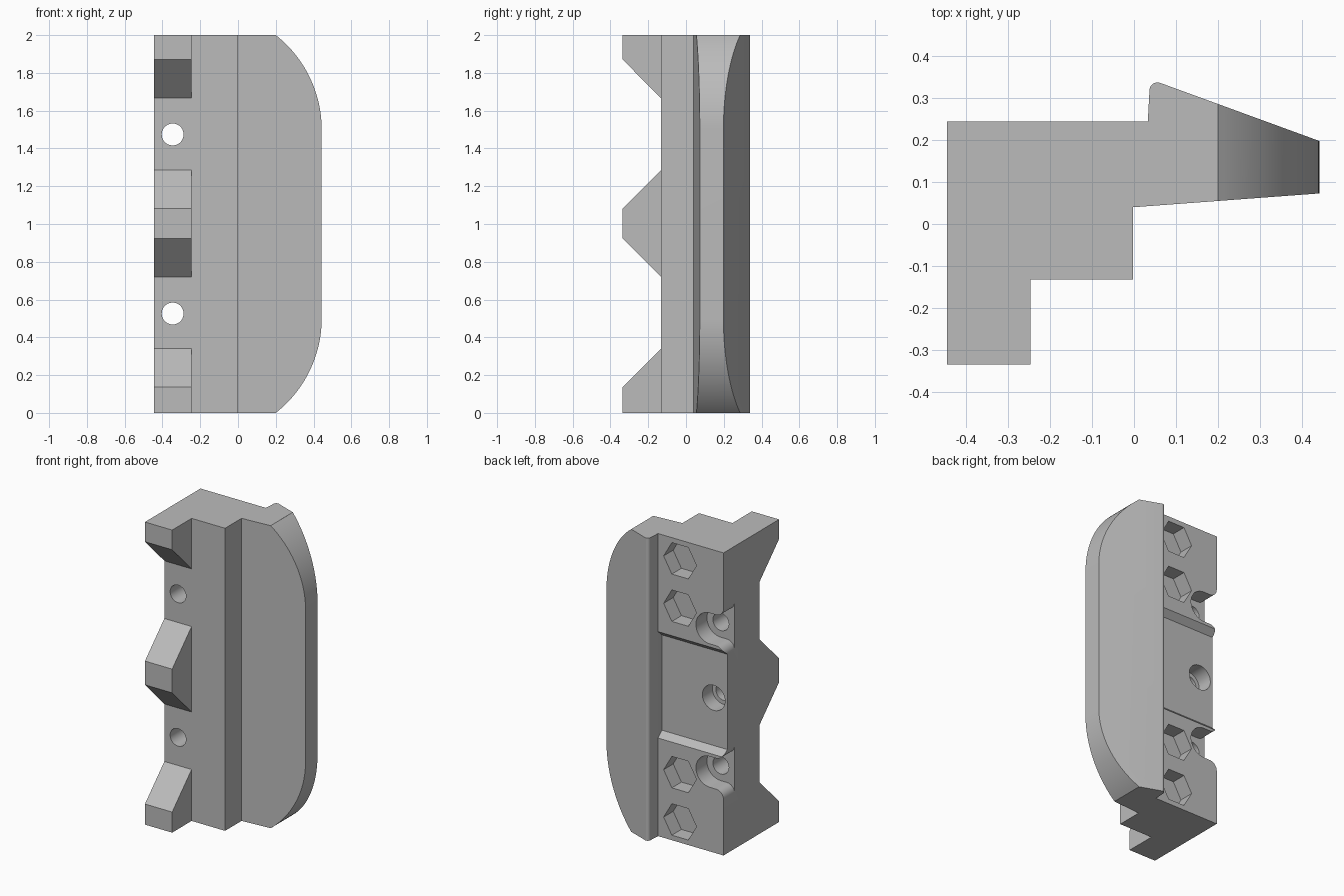
import bpy
import bmesh
from math import cos, sin, pi, radians
from mathutils import Vector

if "Cube" in bpy.data.objects:
    bpy.data.objects.remove(bpy.data.objects["Cube"])

grey = bpy.data.materials.new("plain_grey")
grey.use_nodes = True
grey.diffuse_color = (0.5, 0.5, 0.5, 1)
grey.node_tree.nodes["Principled BSDF"].inputs["Base Color"].default_value = (0.5, 0.5, 0.5, 1)


def prism(name, outline, axis, start, end):
    """Extrude an outline along axis: z takes (x, y), y takes (x, z), x takes (y, z)."""
    place = {
        "z": lambda a, b, t: (a, b, t),
        "y": lambda a, b, t: (a, t, b),
        "x": lambda a, b, t: (t, a, b),
    }[axis]
    bm = bmesh.new()
    face = bm.faces.new([bm.verts.new(place(a, b, start)) for a, b in outline])
    new = bmesh.ops.extrude_face_region(bm, geom=[face])["geom"]
    shift = Vector(place(0, 0, end - start))
    bmesh.ops.translate(bm, vec=shift, verts=[v for v in new if isinstance(v, bmesh.types.BMVert)])
    bmesh.ops.recalc_face_normals(bm, faces=bm.faces)
    mesh = bpy.data.meshes.new(name)
    bm.to_mesh(mesh)
    bm.free()
    mesh.materials.append(grey)
    obj = bpy.data.objects.new(name, mesh)
    bpy.context.collection.objects.link(obj)
    return obj


def arc(cx, cy, r, a0, a1, steps):
    angles = [radians(a0 + (a1 - a0) * i / steps) for i in range(steps + 1)]
    return [(cx + r * cos(a), cy + r * sin(a)) for a in angles]


def circle(cx, cy, r, sides=40):
    return arc(cx, cy, r, 0, 360, sides)[:-1]


def combine(obj, cutter, operation="DIFFERENCE"):
    mod = obj.modifiers.new("cut", "BOOLEAN")
    mod.operation = operation
    mod.solver = "EXACT"
    mod.object = cutter
    bpy.context.view_layer.objects.active = obj
    bpy.ops.object.modifier_apply(modifier=mod.name)
    bpy.data.objects.remove(cutter)


LEFT, STEP, BACK, FRONT = -0.446, -0.247, 0.245, -0.132
HOLE_X = -0.346

# Body with side wing, extruded upright
section = [(LEFT, FRONT), (-0.002, FRONT), (-0.002, 0.04), (0.443, 0.073), (0.443, 0.198)]
section += arc(0.056, 0.319, 0.019, 70, 176, 10)
section += [(0.033, BACK), (LEFT, BACK)]
body = prism("body", section, "z", 0, 2)

# Rounded ends of the wing
R = 0.636
lower = arc(0.443 - R, 0.5, R, -51.8, 0, 28)
upper = [(x, 2 - z) for x, z in reversed(lower)]
trim = [(-1, -0.1), (0.2, -0.1)] + lower + upper + [(0.2, 2.1), (-1, 2.1)]
combine(body, prism("wing_trim", trim, "y", -1, 1), "INTERSECT")

# Shallow channel with sloped ends across the back
channel = [(BACK + 0.02, 0.63), (BACK - 0.04, 0.685), (BACK - 0.04, 1.315), (BACK + 0.02, 1.37)]
combine(body, prism("channel_cut", channel, "x", -0.6, 0.0335))

# Hexagonal nut pockets
for z in (0.137, 0.45, 1.55, 1.863):
    combine(body, prism("hex_cut", circle(-0.128, z, 0.12, 6), "y", BACK - 0.1, 0.5))

# Flared bolt recesses open to the side, with through holes
for z in (0.526, 1.474):
    r, f = 0.102, 0.055
    flare = [(x, dz) for x, dz in arc(LEFT + f, r + f, f, 270, 180, 10)]
    recess = arc(HOLE_X, 0, r, -90, 90, 24) + flare + [(-0.6, r + f), (-0.6, -r - f)]
    recess += [(x, -dz) for x, dz in reversed(flare)]
    recess = [(x, z + dz) for x, dz in recess]
    combine(body, prism("recess_cut", recess, "y", BACK - 0.115, 0.5))
    combine(body, prism("bolt_cut", circle(HOLE_X, z, 0.058), "y", -0.5, 0.5))

# Stepped blind hole in the channel
combine(body, prism("wide_hole_cut", circle(HOLE_X, 1, 0.083), "y", 0.1, 0.5))
combine(body, prism("narrow_hole_cut", circle(HOLE_X, 1, 0.057), "y", -0.1, 0.5))

# Front teeth
TIP = -0.335
teeth = {
    "lower_tooth": [(FRONT, 0), (TIP, 0), (TIP, 0.136), (FRONT, 0.34)],
    "middle_tooth": [(FRONT, 0.72), (TIP, 0.924), (TIP, 1.081), (FRONT, 1.285)],
    "upper_tooth": [(FRONT, 1.666), (TIP, 1.87), (TIP, 2), (FRONT, 2)],
}
for name, outline in teeth.items():
    combine(body, prism(name, outline, "x", LEFT, STEP), "UNION")

bpy.ops.object.select_all(action="DESELECT")
body.select_set(True)
bpy.context.view_layer.objects.active = body
bpy.ops.object.shade_smooth_by_angle(angle=radians(25))
